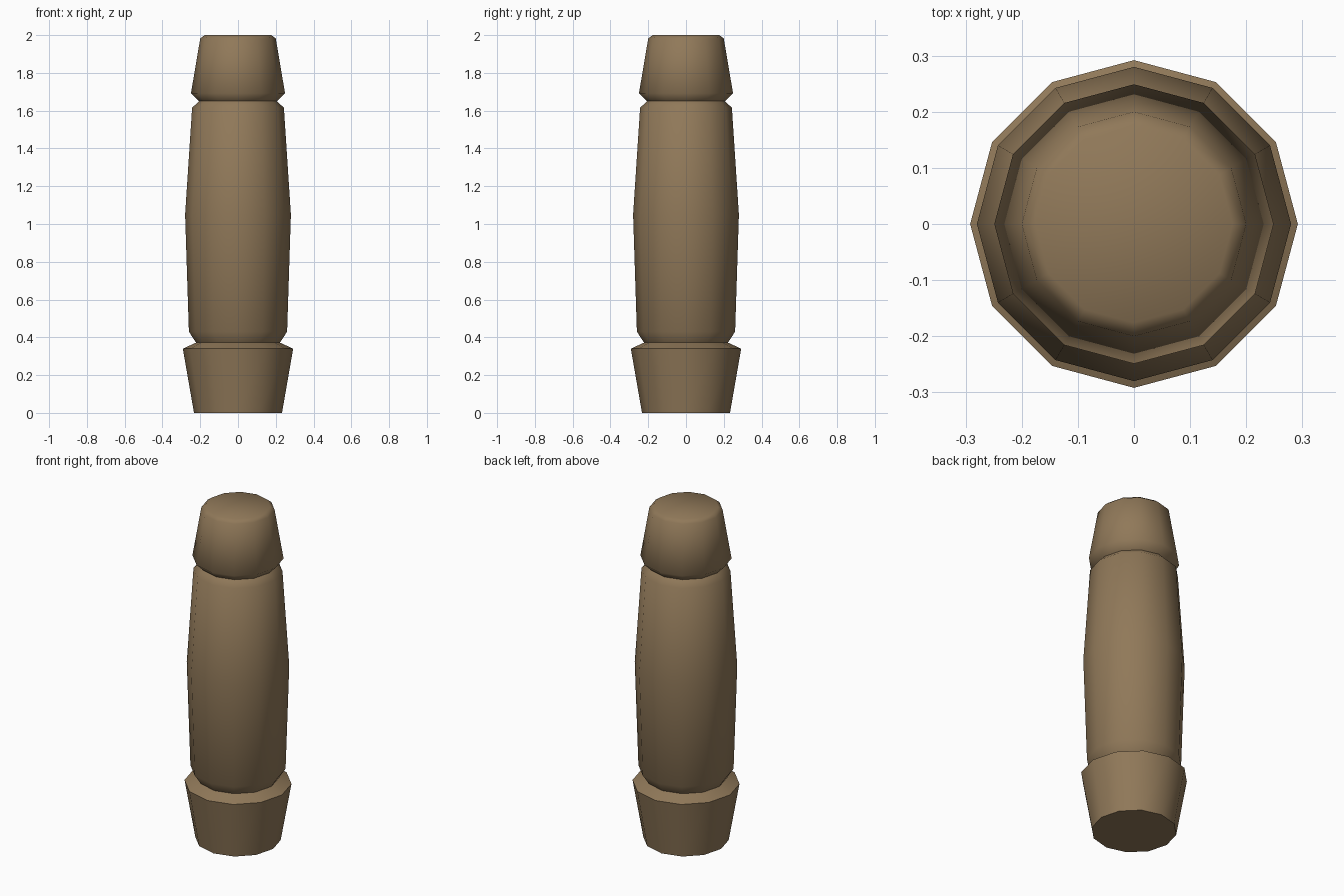
import bpy, bmesh, math

if "Cube" in bpy.data.objects:
    bpy.data.objects.remove(bpy.data.objects["Cube"])

SIDES = 12
# (radius, height): base collar, groove, barrel-shaped grip, groove, cap
PROFILE = [(0.233, 0.0), (0.292, 0.34), (0.222, 0.372), (0.26, 0.43),
           (0.28, 1.05), (0.243, 1.615), (0.207, 1.65), (0.249, 1.692),
           (0.2, 1.982), (0.176, 2.0)]

mat = bpy.data.materials.new("brown wood")
mat.diffuse_color = (0.28, 0.19, 0.10, 1)
mat.use_nodes = True
mat.node_tree.nodes["Principled BSDF"].inputs["Base Color"].default_value = mat.diffuse_color

# Lathe the profile into a closed post
bm = bmesh.new()
rings = [[bm.verts.new((r * math.cos(math.tau * i / SIDES),
                        r * math.sin(math.tau * i / SIDES), z))
          for i in range(SIDES)] for r, z in PROFILE]
for a, b in zip(rings, rings[1:]):
    for i in range(SIDES):
        j = (i + 1) % SIDES
        bm.faces.new((a[i], a[j], b[j], b[i]))
bm.faces.new(rings[0][::-1])
bm.faces.new(rings[-1])
mesh = bpy.data.meshes.new("turned_post")
bm.to_mesh(mesh)
bm.free()
mesh.materials.append(mat)
post = bpy.data.objects.new("turned_post", mesh)
bpy.context.collection.objects.link(post)

# Smooth sides, sharp collar rims and base
bpy.context.view_layer.objects.active = post
post.select_set(True)
bpy.ops.object.shade_smooth_by_angle(angle=math.radians(60))
